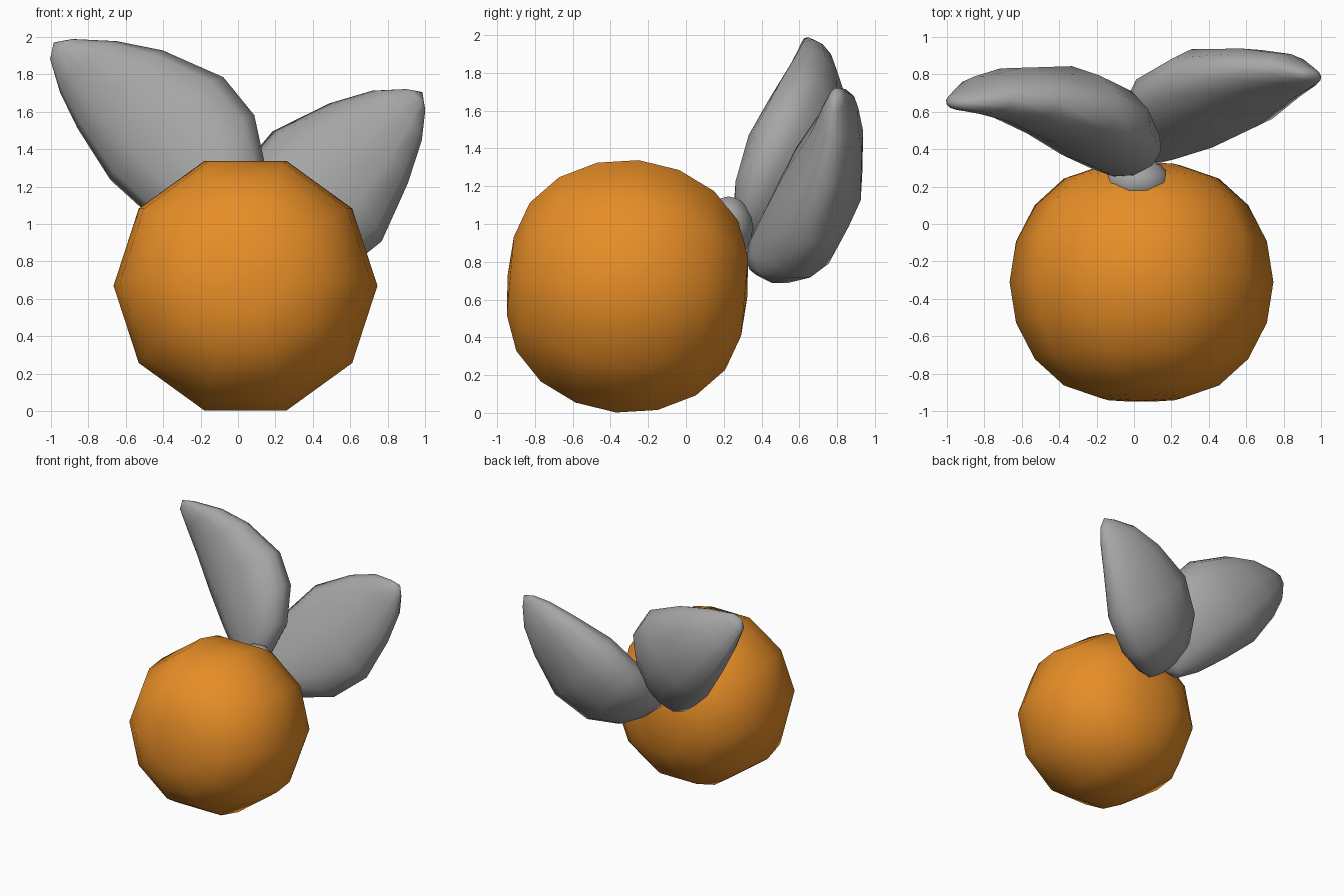
import bpy, bmesh, math
from mathutils import Vector

cube = bpy.data.objects.get("Cube")
if cube:
    bpy.data.objects.remove(cube, do_unlink=True)


def make_material(name, color):
    mat = bpy.data.materials.new(name)
    mat.use_nodes = True
    mat.diffuse_color = (*color, 1)
    mat.node_tree.nodes["Principled BSDF"].inputs["Base Color"].default_value = (*color, 1)
    return mat


orange = make_material("orange", (0.8, 0.27, 0.02))
grey = make_material("grey", (0.38, 0.38, 0.38))


def loft(name, mat, sections, wide, sides):
    """Skin elliptical sections (centre, half width, half thickness); ends are points."""
    bm = bmesh.new()
    first, last = Vector(sections[0][0]), Vector(sections[-1][0])
    along = (last - first).normalized()
    wide = Vector(wide)
    wide = (wide - along * wide.dot(along)).normalized()
    thick = along.cross(wide)
    rings = []
    for centre, half_w, half_t in sections[1:-1]:
        ring = []
        for i in range(sides):
            a = math.tau * i / sides
            ring.append(bm.verts.new(Vector(centre) + wide * half_w * math.cos(a)
                                     + thick * half_t * math.sin(a)))
        rings.append(ring)
    start, end = bm.verts.new(first), bm.verts.new(last)
    for i in range(sides):
        j = (i + 1) % sides
        bm.faces.new((start, rings[0][j], rings[0][i]))
        bm.faces.new((end, rings[-1][i], rings[-1][j]))
        for r, s in zip(rings, rings[1:]):
            bm.faces.new((r[i], r[j], s[j], s[i]))
    bmesh.ops.recalc_face_normals(bm, faces=bm.faces)
    mesh = bpy.data.meshes.new(name)
    bm.to_mesh(mesh)
    bm.free()
    mesh.materials.append(mat)
    for poly in mesh.polygons:
        poly.use_smooth = True
    obj = bpy.data.objects.new(name, mesh)
    bpy.context.collection.objects.link(obj)


def ball_sections(centre, axis, radius, depth, steps, flatten):
    """Rings of a ball whose poles are pressed in by the fraction flatten."""
    axis = Vector(axis).normalized()
    result = []
    for k in range(steps + 1):
        a = math.pi * k / steps
        r = radius * math.sin(a)
        press = 1 - flatten * math.cos(a) ** 6
        result.append((Vector(centre) - axis * depth * press * math.cos(a), r, r))
    return result


# Round body, its flattened poles facing front and back with a slight tilt
loft("body", orange, ball_sections((0.04, -0.31, 0.67), (0, 1, -0.09), 0.705, 0.705, 10, 0.096),
     (1, 0, 0), 10)

# Small knob joining the wings to the body
loft("wing_knob", grey, ball_sections((0.02, 0.225, 0.98), (0, 1, 0), 0.175, 0.13, 8, 0),
     (1, 0, 0), 10)

# Leaf-shaped wings, listed from tip to root
right_wing = [
    ((-0.985, 0.65, 1.97), 0, 0),
    ((-0.945, 0.655, 1.935), 0.08, 0.045),
    ((-0.80, 0.69, 1.84), 0.205, 0.105),
    ((-0.63, 0.69, 1.72), 0.31, 0.15),
    ((-0.38, 0.64, 1.51), 0.41, 0.21),
    ((-0.20, 0.54, 1.32), 0.39, 0.225),
    ((-0.075, 0.42, 1.11), 0.30, 0.17),
    ((-0.05, 0.34, 0.96), 0.16, 0.09),
    ((-0.05, 0.31, 0.89), 0, 0),
]
loft("right_wing", grey, right_wing, (0.68, -0.08, 0.73), 12)

left_wing = [
    ((0.985, 0.80, 1.705), 0, 0),
    ((0.945, 0.80, 1.665), 0.08, 0.045),
    ((0.85, 0.815, 1.58), 0.19, 0.10),
    ((0.695, 0.795, 1.43), 0.305, 0.145),
    ((0.475, 0.725, 1.20), 0.42, 0.215),
    ((0.26, 0.615, 0.99), 0.39, 0.215),
    ((0.11, 0.50, 0.88), 0.275, 0.16),
    ((0.04, 0.40, 0.84), 0.16, 0.085),
    ((0.0, 0.35, 0.83), 0, 0),
]
loft("left_wing", grey, left_wing, (-0.72, 0.16, 0.68), 12)
